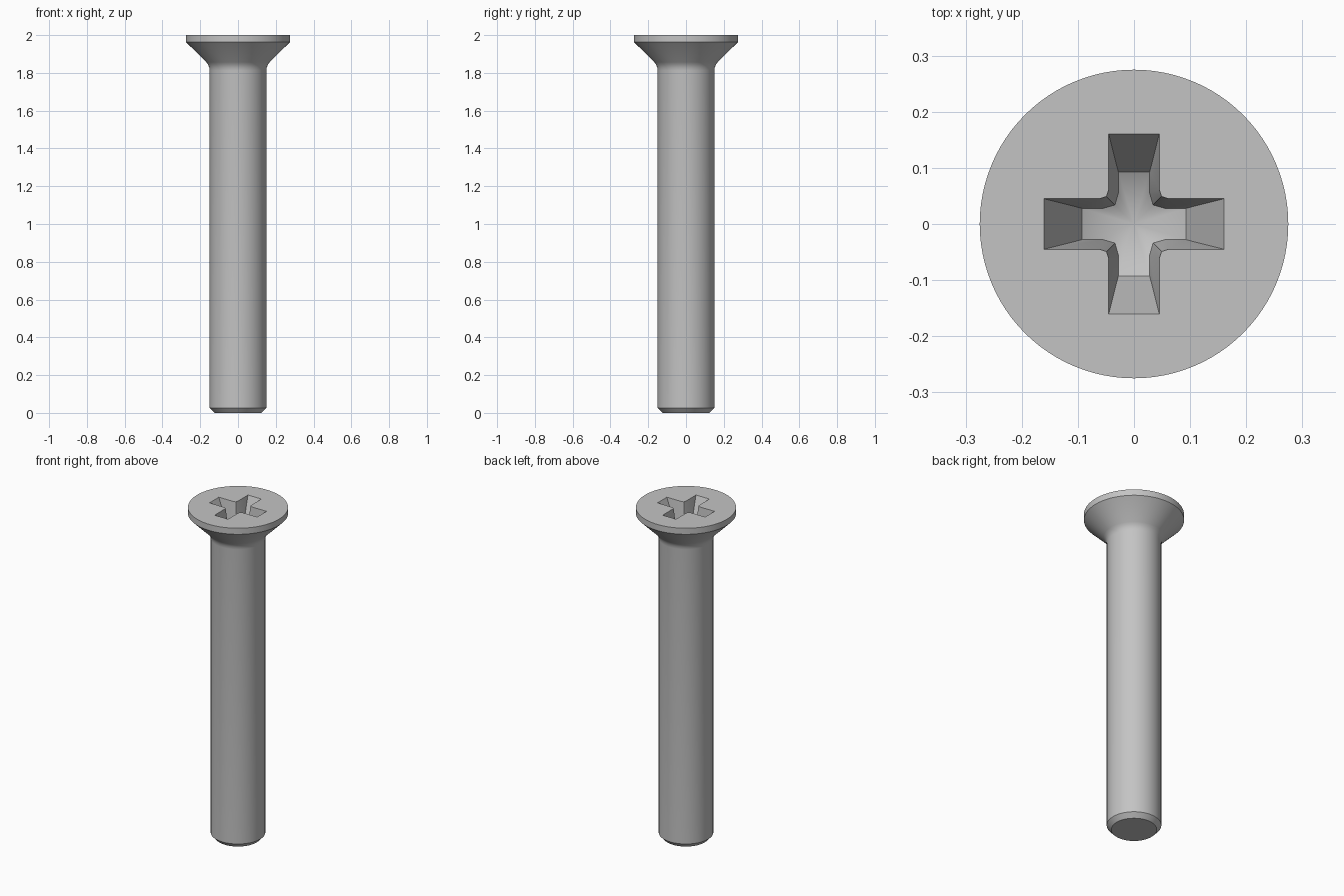
import bpy, bmesh, math

cube = bpy.data.objects.get("Cube")
if cube:
    bpy.data.objects.remove(cube, do_unlink=True)

steel = bpy.data.materials.new("grey_steel")
steel.use_nodes = True
colour = (0.55, 0.55, 0.55, 1)
steel.diffuse_color = colour
steel.node_tree.nodes["Principled BSDF"].inputs["Base Color"].default_value = colour

SEGMENTS = 96
TIP_Z = 1.80       # deepest point of the recess
FLOOR_SLOPE = 0.53

bm = bmesh.new()


def bridge(lower, upper):
    """Quads between two equal loops."""
    n = len(lower)
    for i in range(n):
        j = (i + 1) % n
        bm.faces.new((lower[i], lower[j], upper[j], upper[i]))


def loop_edges(loop):
    return [bm.edges.get((loop[i - 1], loop[i])) for i in range(len(loop))]


def turn(points):
    """Repeat quadrant points four times around the axis."""
    result = []
    for q in range(4):
        c, s = round(math.cos(q * math.pi / 2)), round(math.sin(q * math.pi / 2))
        result += [(c * x - s * y, s * x + c * y) for x, y in points]
    return result


# Shank with chamfered end, fillet and countersunk head: (radius, height)
profile = [(0.125, 0), (0.15, 0.027), (0.15, 1.813), (0.152, 1.828),
           (0.158, 1.843), (0.168, 1.857), (0.275, 1.963), (0.275, 2)]
rings = []
for r, z in profile:
    angles = [2 * math.pi * i / SEGMENTS for i in range(SEGMENTS)]
    rings.append([bm.verts.new((r * math.cos(a), r * math.sin(a), z)) for a in angles])
for lower, upper in zip(rings, rings[1:]):
    bridge(lower, upper)
bm.faces.new(rings[0][::-1])

# Tapered cross recess with relieved inner corners
mouth = turn([(0.16, 0.045), (0.062, 0.045), (0.049, 0.049), (0.045, 0.062), (0.045, 0.16)])
floor = turn([(0.093, 0.028), (0.055, 0.028), (0.034, 0.034), (0.028, 0.055), (0.028, 0.093)])
mouth_loop = [bm.verts.new((x, y, 2)) for x, y in mouth]
floor_loop = [bm.verts.new((x, y, TIP_Z + FLOOR_SLOPE * math.hypot(x, y))) for x, y in floor]
bridge(mouth_loop, floor_loop)

# Conical recess floor
tip = bm.verts.new((0, 0, TIP_Z))
for i in range(len(floor_loop)):
    bm.faces.new((floor_loop[i - 1], floor_loop[i], tip))

# Flat head face around the recess
bmesh.ops.triangle_fill(bm, use_beauty=True, normal=(0, 0, 1),
                        edges=loop_edges(rings[-1]) + loop_edges(mouth_loop))
bmesh.ops.recalc_face_normals(bm, faces=bm.faces)

mesh = bpy.data.meshes.new("countersunk_screw")
bm.to_mesh(mesh)
bm.free()
mesh.materials.append(steel)
screw = bpy.data.objects.new("countersunk_screw", mesh)
bpy.context.collection.objects.link(screw)
bpy.ops.object.select_all(action="DESELECT")
screw.select_set(True)
bpy.context.view_layer.objects.active = screw
bpy.ops.object.shade_smooth_by_angle(angle=math.radians(30))
